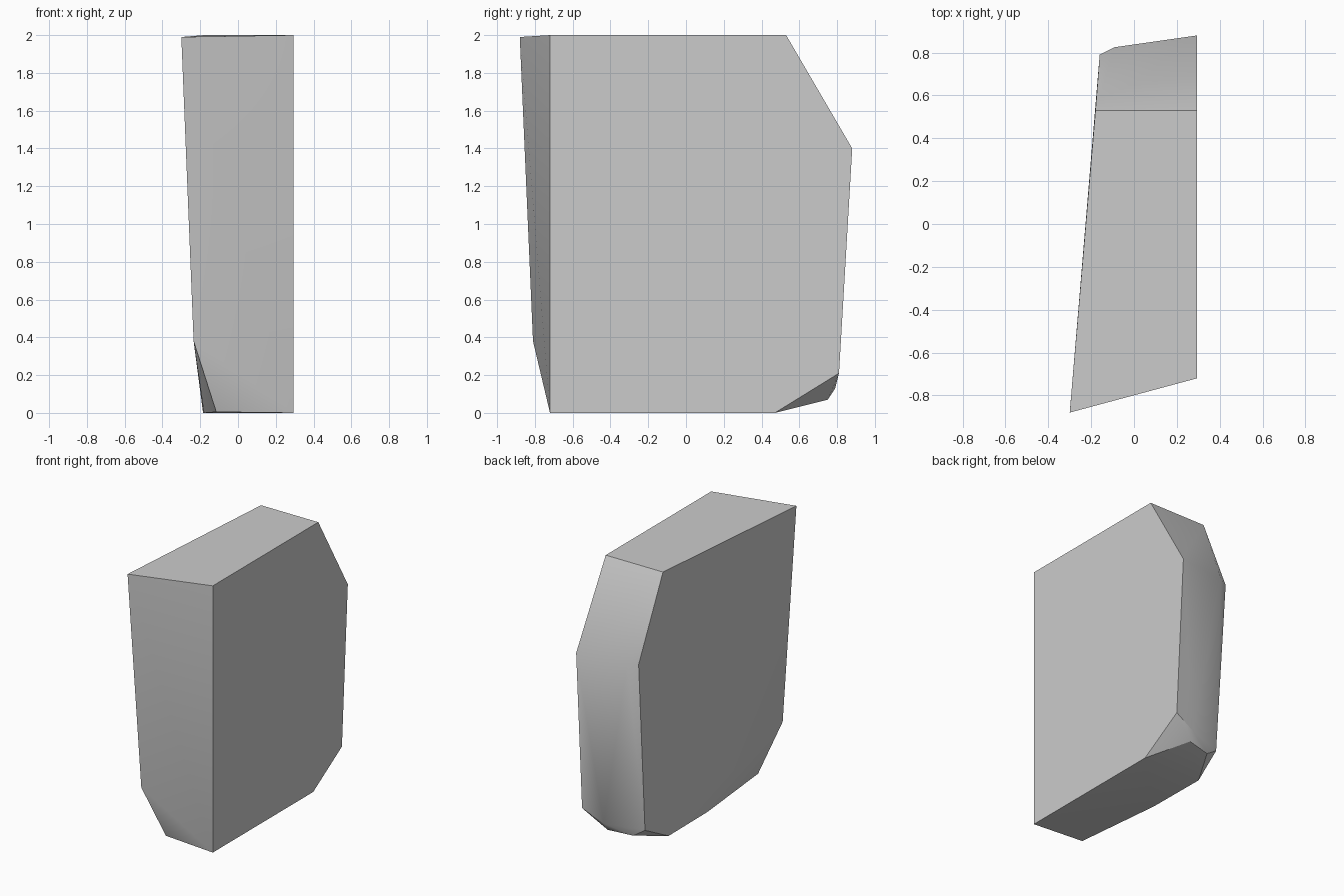
import bpy
import bmesh
import math

cube = bpy.data.objects.get("Cube")
if cube:
    bpy.data.objects.remove(cube, do_unlink=True)


def make_material(name, colour):
    material = bpy.data.materials.new(name)
    material.use_nodes = True
    material.diffuse_color = colour
    material.node_tree.nodes["Principled BSDF"].inputs["Base Color"].default_value = colour
    return material


def hull_object(name, points, material, smooth_angle):
    """Wrap the points in a closed faceted solid."""
    bm = bmesh.new()
    for point in points:
        bm.verts.new(point)
    result = bmesh.ops.convex_hull(bm, input=bm.verts)
    spare = [v for v in bm.verts if not v.link_faces]
    bmesh.ops.delete(bm, geom=spare, context="VERTS")
    # Merge coplanar triangles into clean flat faces
    bmesh.ops.dissolve_limit(bm, angle_limit=math.radians(0.5),
                             verts=bm.verts, edges=bm.edges)
    bmesh.ops.recalc_face_normals(bm, faces=bm.faces)
    mesh = bpy.data.meshes.new(name)
    bm.to_mesh(mesh)
    bm.free()
    mesh.materials.append(material)
    obj = bpy.data.objects.new(name, mesh)
    bpy.context.collection.objects.link(obj)
    bpy.ops.object.select_all(action="DESELECT")
    obj.select_set(True)
    bpy.context.view_layer.objects.active = obj
    bpy.ops.object.shade_smooth_by_angle(angle=smooth_angle)
    return obj


# Flat left side: one upright profile in y and z
side_x = 0.295
side_profile = [(-0.72, 0), (0.47, 0), (0.81, 0.21),
                (0.88, 1.4), (0.53, 2), (-0.72, 2)]
flat_side = [(side_x, y, z) for y, z in side_profile]

# Tapering rough side
rough_side = [
    (-0.3, -0.88, 1.99), (-0.18, 0.53, 2), (-0.16, 0.79, 1.4),
    (-0.235, -0.81, 0.38), (-0.115, -0.69, 0.005),
    (-0.18, 0, 0), (-0.185, 0.47, 0), (-0.15, 0.7, 0.12),
]

# Chipped corners along the back
back_chips = [(-0.09, 0.825, 1.4), (0.125, 0.75, 0.07),
              (0.13, 0.79, 0.13), (-0.06, 0.71, 0.06)]

stone = make_material("stone grey", (0.6, 0.6, 0.6, 1))
hull_object("stone_slab", flat_side + rough_side + back_chips, stone, math.radians(30))
